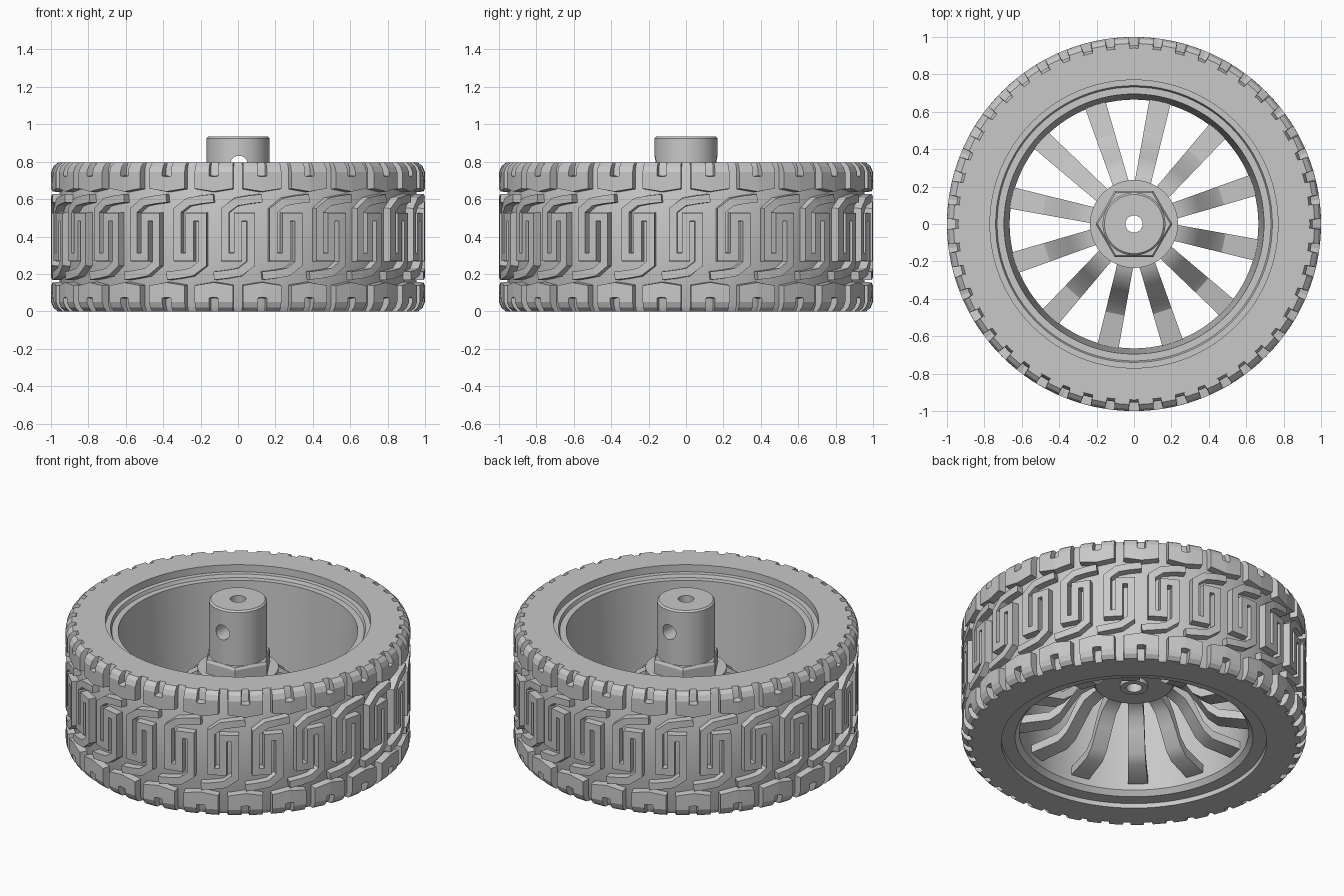
import bpy, bmesh
from math import sin, cos, pi, radians
from mathutils import Vector

if "Cube" in bpy.data.objects:
    bpy.data.objects.remove(bpy.data.objects["Cube"])

grey = bpy.data.materials.new("plain_grey")
grey.use_nodes = True
grey.diffuse_color = (0.58, 0.58, 0.58, 1)
grey.node_tree.nodes["Principled BSDF"].inputs["Base Color"].default_value = (0.58, 0.58, 0.58, 1)

HEIGHT = 0.795
PITCH = 2 * pi / 24


def finish(name, bm, smooth=True):
    bmesh.ops.recalc_face_normals(bm, faces=bm.faces[:])
    mesh = bpy.data.meshes.new(name)
    bm.to_mesh(mesh)
    bm.free()
    mesh.materials.append(grey)
    obj = bpy.data.objects.new(name, mesh)
    bpy.context.collection.objects.link(obj)
    bpy.ops.object.select_all(action="DESELECT")
    obj.select_set(True)
    bpy.context.view_layer.objects.active = obj
    if smooth:
        bpy.ops.object.shade_smooth_by_angle(angle=radians(30))
    return obj


def polar(r, a, z):
    return (r * cos(a), r * sin(a), z)


def lathe(name, profile, segments=96):
    """Revolve a closed (radius, height) profile around z."""
    bm = bmesh.new()
    rings = [[bm.verts.new(polar(r, 2 * pi * i / segments, z)) for r, z in profile]
             for i in range(segments)]
    n = len(profile)
    for i, ring in enumerate(rings):
        after = rings[(i + 1) % segments]
        for j in range(n):
            k = (j + 1) % n
            bm.faces.new((ring[j], ring[k], after[k], after[j]))
    return finish(name, bm, segments > 6)


def loft(bm, sections):
    """Skin a row of four-cornered sections and cap both ends."""
    rows = [[bm.verts.new(p) for p in s] for s in sections]
    for a, b in zip(rows, rows[1:]):
        for j in range(4):
            k = (j + 1) % 4
            bm.faces.new((a[j], a[k], b[k], b[j]))
    bm.faces.new(rows[0])
    bm.faces.new(rows[-1][::-1])


# Tyre carcass and wheel rim
lathe("tyre_body", [(0.77, 0), (0.94, 0), (0.955, 0.03), (0.955, HEIGHT - 0.03),
                    (0.94, HEIGHT), (0.77, HEIGHT)])
lathe("wheel_rim", [(0.775, 0.03), (0.775, 0.75), (0.74, 0.75), (0.732, 0.73),
                    (0.695, 0.73), (0.665, 0.06), (0.69, 0.03)])


# Tread: raised ribbons wrapped round the tyre
def tread_radius(z):
    shoulder = max(0, (abs(z - HEIGHT / 2) - HEIGHT / 2 + 0.05) / 0.05)
    return 1 - 0.035 * shoulder ** 2


def ribbon(bm, path, width, angle):
    pts = [Vector(p) for p in path]
    sections = []
    for i, p in enumerate(pts):
        d0 = (p - pts[i - 1]).normalized() if i else (pts[1] - p).normalized()
        d1 = (pts[i + 1] - p).normalized() if i < len(pts) - 1 else d0
        n0, n1 = Vector((-d0.y, d0.x)), Vector((-d1.y, d1.x))
        miter = (n0 + n1).normalized()
        miter *= width / 2 / miter.dot(n0)
        corners = []
        for q, raised in ((p - miter, 0), (p + miter, 0), (p + miter, 1), (p - miter, 1)):
            # the raised face is slightly narrower than the foot
            q = p + (q - p) * (0.94 if raised else 1.06)
            z = min(max(q.y, 0), HEIGHT)
            corners.append(polar(tread_radius(z) if raised else 0.94, angle + q.x, z))
        sections.append(corners)
    loft(bm, sections)


def turned(path):
    """Half-turn copy of a tread path about the centre line."""
    return [(-u, HEIGHT - z) for u, z in path]


half_meander = [(0.13, 0.605), (0.06, 0.597), (-0.01, 0.585), (-0.07, 0.54),
                (-0.07, 0.29), (0, 0.29)]
meander = half_meander + turned(half_meander)[::-1]
mid = PITCH / 2
half_fork = [(0.064, HEIGHT), (0.064, 0.775), (0.064, 0.745), (0.064, 0.69)]
fork = ([(mid - u, z) for u, z in half_fork] + [(mid, 0.68)]
        + [(mid + u, z) for u, z in half_fork[::-1]])

bm = bmesh.new()
for i in range(24):
    a = -pi / 2 + i * PITCH
    ribbon(bm, meander, 0.046, a)
    for path in (fork, turned(fork)):
        ribbon(bm, path, 0.083, a)
finish("tyre_tread", bm, False)

# Twelve bent spokes: radius, top height, bottom height, half width
spoke = [(0.15, 0.47, 0.40, 0.043), (0.24, 0.46, 0.39, 0.044), (0.31, 0.42, 0.35, 0.046),
         (0.36, 0.36, 0.28, 0.048), (0.43, 0.23, 0.17, 0.050), (0.49, 0.18, 0.125, 0.052),
         (0.68, 0.15, 0.10, 0.058)]
bm = bmesh.new()
for i in range(12):
    a = radians(18 + 30 * i)
    out, side = Vector((cos(a), sin(a), 0)), Vector((-sin(a), cos(a), 0))
    sections = []
    for r, top, bottom, w in spoke:
        sections.append([out * r + side * s * w + Vector((0, 0, z))
                         for s, z in ((-1, bottom), (1, bottom), (1, top), (-1, top))])
    loft(bm, sections)
finish("spokes", bm)

# Hub flange, hexagonal nut and bored shaft
lathe("hub_flange", [(0.06, 0.385), (0.225, 0.385), (0.235, 0.395), (0.235, 0.50),
                     (0.06, 0.50)], 64)
lathe("hex_nut", [(0.10, 0.49), (0.205, 0.49), (0.205, 0.57), (0.195, 0.585), (0.10, 0.585)], 6)
shaft = lathe("hub_shaft", [(0.046, 0.36), (0.08, 0.36), (0.08, 0.45), (0.168, 0.45),
                            (0.168, 0.925), (0.158, 0.935), (0.046, 0.935)], 64)

# Cross hole through the shaft
bpy.ops.mesh.primitive_cylinder_add(vertices=32, radius=0.047, depth=1,
                                    location=(0.005, 0, 0.785), rotation=(pi / 2, 0, 0))
cutter = bpy.context.object
cutter.name = "cross_hole_cutter"
cutter.hide_render = True
cut = shaft.modifiers.new("cross_hole", "BOOLEAN")
cut.operation, cut.solver, cut.object = "DIFFERENCE", "EXACT", cutter
bpy.ops.object.select_all(action="DESELECT")
shaft.select_set(True)
bpy.context.view_layer.objects.active = shaft
bpy.ops.object.modifier_apply(modifier=cut.name)
bpy.data.objects.remove(cutter)
bpy.ops.object.shade_smooth_by_angle(angle=radians(30))
